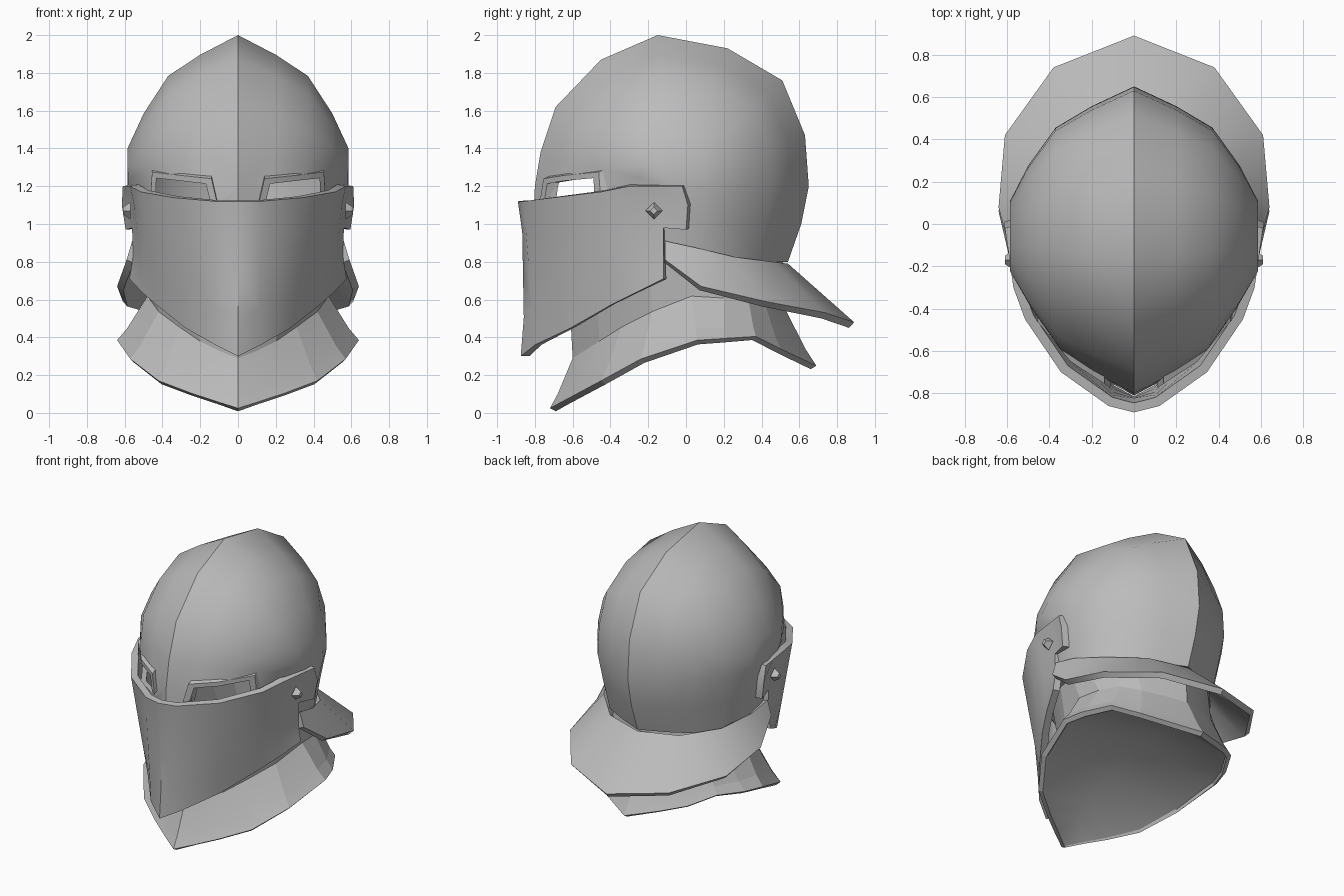
import bpy, bmesh, math
from mathutils import Vector

if "Cube" in bpy.data.objects:
    bpy.data.objects.remove(bpy.data.objects["Cube"], do_unlink=True)

steel = bpy.data.materials.new("grey steel")
steel.use_nodes = True
steel.diffuse_color = (0.5, 0.5, 0.5, 1)
steel.node_tree.nodes["Principled BSDF"].inputs["Base Color"].default_value = (0.5, 0.5, 0.5, 1)


def sheet(bm, rows):
    """Skin a grid of points with quads."""
    grid = [[bm.verts.new(p) for p in row] for row in rows]
    for a, b in zip(grid, grid[1:]):
        for i in range(len(a) - 1):
            bm.faces.new((a[i], a[i + 1], b[i + 1], b[i]))
    return grid


def make_object(name, bm, thickness=0, cutter=None, angle=35):
    """Mirror a half part across x, thicken open shells inward, then shade it."""
    bmesh.ops.remove_doubles(bm, verts=bm.verts, dist=0.0005)
    bmesh.ops.recalc_face_normals(bm, faces=bm.faces)
    bm.normal_update()
    if thickness:
        core = Vector((0, -0.05, 0.3))
        if sum(f.normal.dot(f.calc_center_median() - core) * f.calc_area() for f in bm.faces) < 0:
            bmesh.ops.reverse_faces(bm, faces=bm.faces)
    mesh = bpy.data.meshes.new(name)
    bm.to_mesh(mesh)
    bm.free()
    mesh.materials.append(steel)
    ob = bpy.data.objects.new(name, mesh)
    bpy.context.collection.objects.link(ob)
    mirror = ob.modifiers.new("mirror", "MIRROR")
    mirror.use_clip = True
    if thickness:
        solid = ob.modifiers.new("solid", "SOLIDIFY")
        solid.thickness = thickness
        solid.offset = -1
    if cutter:
        cut = ob.modifiers.new("cut", "BOOLEAN")
        cut.operation = "DIFFERENCE"
        cut.solver = "EXACT"
        cut.object = cutter
    bpy.ops.object.select_all(action="DESELECT")
    bpy.context.view_layer.objects.active = ob
    ob.select_set(True)
    for m in list(ob.modifiers):
        bpy.ops.object.modifier_apply(modifier=m.name)
    bpy.ops.object.shade_smooth_by_angle(angle=math.radians(angle))
    return ob


def lookup(points, t):
    """Piecewise linear value from sorted pairs."""
    for (a, va), (b, vb) in zip(points, points[1:]):
        if t <= b:
            return va + (vb - va) * max(0, t - a) / (b - a)
    return points[-1][1]


# Eye slit cutter: a prism running front to back on each side
slit = [(0.14, 1.08), (0.165, 1.22), (0.44, 1.25), (0.45, 1.08)]
bm = bmesh.new()
ends = [[bm.verts.new((x, y, z)) for x, z in slit] for y in (-1, -0.3)]
for i in range(4):
    j = (i + 1) % 4
    bm.faces.new((ends[0][i], ends[0][j], ends[1][j], ends[1][i]))
bm.faces.new(ends[0])
bm.faces.new(ends[1])
cutter = make_object("eye_slit_cutter", bm)
cutter.hide_render = True

# Skull: sections fan around the temple axis from the centre ridge, pinched at the brow
centre_y, centre_z = -0.07, 1.2
ridge = [(-0.8, 1.2), (-0.77, 1.38), (-0.69, 1.62), (-0.45, 1.87), (-0.15, 2.0),
         (0.22, 1.93), (0.51, 1.76), (0.63, 1.47), (0.65, 1.2)]
section = [(0, 1), (0.2, 0.87), (0.37, 0.73), (0.5, 0.48), (0.585, 0.25), (0.58, 0)]
fan = []
for k, (y, z) in enumerate(ridge):
    pinch = (0.92, 0.96)[k] if k < 2 else 1
    fan.append([(x * (pinch if r else 1), centre_y + (y - centre_y) * r, centre_z + (z - centre_z) * r)
                for x, r in section])
brow = fan[0] + fan[-1][-2::-1]


def ring(front, back, width, z):
    """Rescale the brow outline to a lower level."""
    return [(x * width / 0.585, front + (y + 0.8) / 1.45 * (back - front), z) for x, y, _ in brow]


bm = bmesh.new()
sheet(bm, fan)
sheet(bm, [brow, ring(-0.81, 0.61, 0.555, 1.0), ring(-0.66, 0.54, 0.52, 0.8)])
make_object("skull", bm, 0.035, cutter=cutter)
bpy.data.objects.remove(cutter, do_unlink=True)

# Faceted throat that flares into the collar rim
neck_heights = [(-0.6, 0.29), (-0.3, 0.48), (0, 0.62), (0.33, 0.6), (0.53, 0.54)]
rim_heights = [(-0.72, 0.025), (-0.45, 0.17), (-0.24, 0.285), (0.06, 0.385),
               (0.37, 0.405), (0.55, 0.315), (0.69, 0.25)]
neck_plan = [(0, -0.6), (0.1, -0.54), (0.2, -0.46), (0.31, -0.34), (0.42, -0.18), (0.48, 0.03),
             (0.46, 0.2), (0.4, 0.33), (0.29, 0.42), (0.16, 0.48), (0, 0.53)]
rim_plan = [(0, -0.72), (0.12, -0.65), (0.25, -0.57), (0.42, -0.45), (0.57, -0.24), (0.64, 0.06),
            (0.6, 0.2), (0.5, 0.37), (0.36, 0.5), (0.2, 0.59), (0, 0.69)]
neck = [Vector((x, y, lookup(neck_heights, y))) for x, y in neck_plan]
rim = [Vector((x, y, lookup(rim_heights, y))) for x, y in rim_plan]
flare = [a.lerp(b, 0.66) - Vector((0, 0, 0.015)) for a, b in zip(neck, rim)]
bm = bmesh.new()
sheet(bm, [ring(-0.63, 0.51, 0.49, 0.85), neck, flare, rim])
make_object("collar", bm, 0.035, angle=8)

# Closed, slightly hollow underside spanning the collar opening
edge = [(p.x * 0.96, p.y * 0.96, p.z) for p in rim]
spine = [(0, y, z + 0.08 * min(1, x * 2)) for x, y, z in edge]
bm = bmesh.new()
sheet(bm, [edge, spine])
make_object("collar_underside", bm, 0.01, angle=60)

# Neck guard: flared plate round the back
bm = bmesh.new()
sheet(bm, [
    [(0, 0.54, 0.79), (0.27, 0.46, 0.8), (0.46, 0.26, 0.825), (0.55, 0.05, 0.875), (0.56, -0.11, 0.91)],
    [(0, 0.89, 0.48), (0.38, 0.74, 0.53), (0.61, 0.42, 0.59), (0.64, 0.08, 0.67), (0.59, -0.11, 0.81)],
])
make_object("neck_guard", bm, 0.04)

# Visor: pointed plate from top edge to V-shaped lower edge, with ear tabs
top = [(0, -0.89, 1.12), (0.12, -0.86, 1.12), (0.345, -0.7, 1.14), (0.515, -0.45, 1.17),
       (0.57, -0.3, 1.2), (0.595, -0.12, 1.2)]
bottom = [(0, -0.875, 0.3), (0.12, -0.8, 0.36), (0.28, -0.61, 0.45), (0.43, -0.4, 0.57),
          (0.51, -0.26, 0.64), (0.575, -0.12, 0.71)]
bm = bmesh.new()
rows = [[Vector(a).lerp(Vector(b), t) for a, b in zip(top, bottom)] for t in (0, 0.2, 0.45, 0.75, 1)]
for row in rows[1:-1]:
    row[0].y += 0.02
    row[4].x -= 0.01
    row[5].x -= 0.025
grid = sheet(bm, rows)
tab = [bm.verts.new(p) for p in ((0.61, -0.02, 1.2), (0.615, 0.01, 1.1), (0.595, 0, 0.97))]
for k in range(2):
    bm.faces.new((grid[k][-1], tab[k], tab[k + 1], grid[k + 1][-1]))
make_object("visor", bm, 0.045)

# Raised frames over the eye slits, bent to follow the brow
outer = [(0.11, 1.11), (0.14, 1.24), (0.3, 1.257), (0.455, 1.275), (0.465, 1.11)]
inner = [(0.145, 1.11), (0.17, 1.213), (0.3, 1.228), (0.432, 1.243), (0.438, 1.11)]
brow_line = [(0.11, -0.775), (0.14, -0.755), (0.3, -0.65), (0.465, -0.45)]
bm = bmesh.new()
loops = [(outer, 0), (outer, 0.05), (inner, 0.05), (inner, 0), (outer, 0)]
grid = sheet(bm, [[(x, lookup(brow_line, x) + d, z + d * 0.4) for x, z in pts] for pts, d in loops])
for end in (0, -1):
    bm.faces.new([row[end] for row in grid[:4]])
make_object("eye_frames", bm, angle=20)

# Visor pivots: small four-sided studs
bm = bmesh.new()
made = bmesh.ops.create_cone(bm, cap_ends=True, segments=4, radius1=0.045, radius2=0.02, depth=0.04)
for v in made["verts"]:
    v.co = Vector((0.59 + v.co.z, -0.17 + v.co.x, 1.07 + v.co.y))
make_object("visor_pivots", bm, angle=20)
